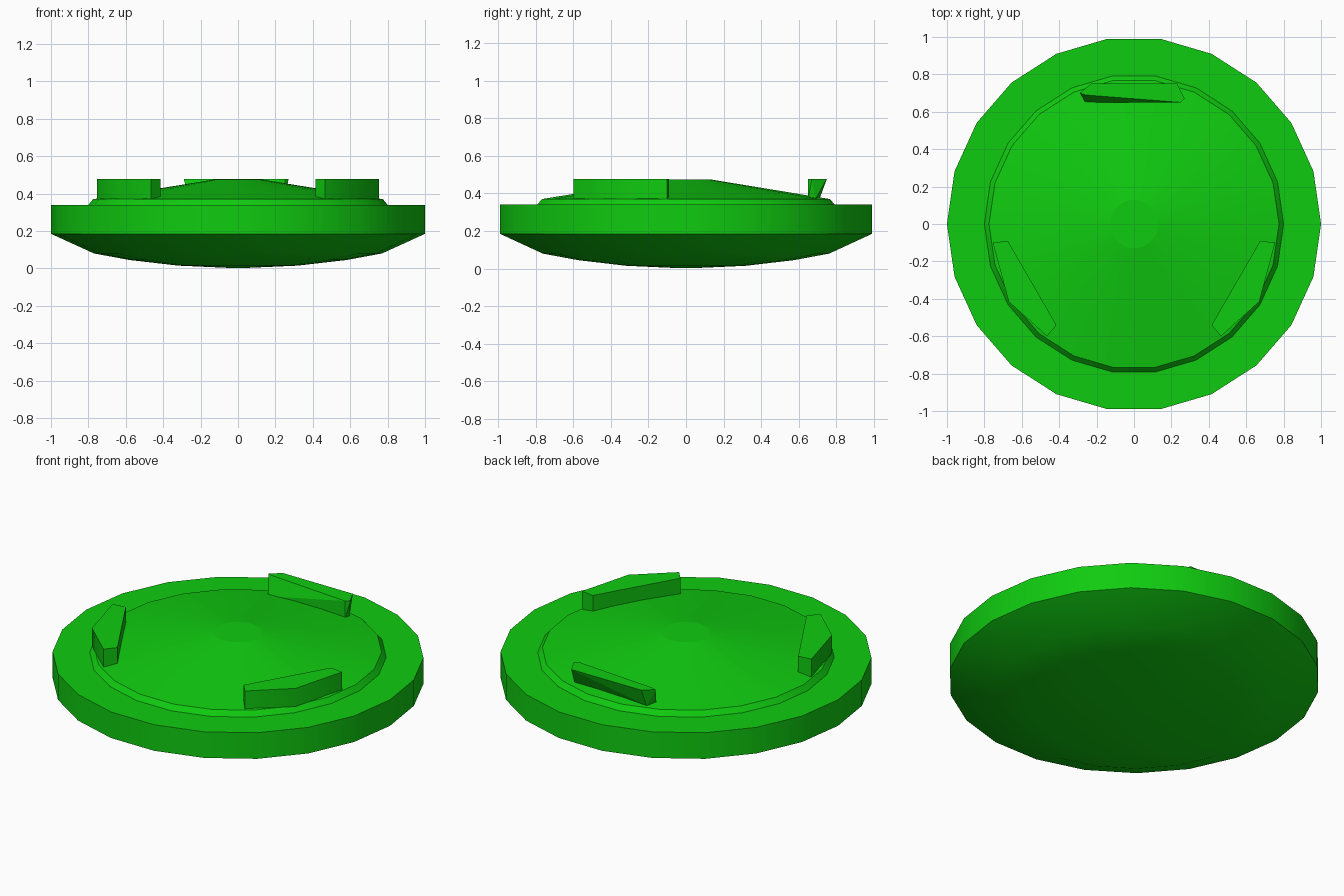
import bpy, bmesh, math

if "Cube" in bpy.data.objects:
    bpy.data.objects.remove(bpy.data.objects["Cube"])

green = bpy.data.materials.new("green")
green.diffuse_color = (0.005, 0.6, 0.005, 1)
green.use_nodes = True
green.node_tree.nodes["Principled BSDF"].inputs["Base Color"].default_value = green.diffuse_color

def finish(name, bm):
    bmesh.ops.recalc_face_normals(bm, faces=bm.faces)
    mesh = bpy.data.meshes.new(name)
    bm.to_mesh(mesh)
    bm.free()
    mesh.materials.append(green)
    obj = bpy.data.objects.new(name, mesh)
    bpy.context.collection.objects.link(obj)
    return obj

def lathe(name, profile, sides):
    # rings joined from bottom to top, flat caps at both ends
    bm = bmesh.new()
    rings = [[bm.verts.new((r * math.cos(math.tau * i / sides),
                            r * math.sin(math.tau * i / sides), z))
              for i in range(sides)] for r, z in profile]
    for a, b in zip(rings, rings[1:]):
        for i in range(sides):
            j = (i + 1) % sides
            bm.faces.new((a[i], a[j], b[j], b[i]))
    bm.faces.new(rings[0][::-1])
    bm.faces.new(rings[-1])
    return finish(name, bm)

def hull(name, points):
    bm = bmesh.new()
    for p in points:
        bm.verts.new(p)
    bmesh.ops.convex_hull(bm, input=bm.verts)
    bmesh.ops.dissolve_limit(bm, angle_limit=0.01, verts=bm.verts, edges=bm.edges)
    return finish(name, bm)

# Round body: bowl underside, upright rim, small step and shallow domed top
body = lathe("disc_body", [
    (0.05, 0.003), (0.32, 0.015), (0.58, 0.045), (0.77, 0.08), (1.0, 0.185),
    (1.0, 0.34), (0.80, 0.34), (0.775, 0.37), (0.13, 0.475)], 22)
bpy.context.view_layer.objects.active = body
body.select_set(True)
bpy.ops.object.shade_smooth_by_angle(angle=math.radians(22))
# Keep the small central plateau flat
for e in body.data.edges:
    if all(body.data.vertices[v].co.z > 0.47 for v in e.vertices):
        e.use_edge_sharp = True

# Two side lugs, mirrored
BOTTOM, TOP = 0.37, 0.478
outline = [(0.755, -0.10), (0.675, -0.09), (0.415, -0.54), (0.465, -0.60), (0.67, -0.415)]
for side, s in (("right", 1), ("left", -1)):
    lug = hull(side + "_lug", [(s * x, y, z) for x, y in outline for z in (BOTTOM, TOP)])
    bpy.ops.object.select_all(action='DESELECT')
    lug.select_set(True)
    bpy.context.view_layer.objects.active = lug
    bpy.ops.object.shade_smooth_by_angle(angle=math.radians(35))

# Back lug, with tapered ends and a slanted outer face
top = [(-0.29, 0.70), (-0.23, 0.75), (0.23, 0.75), (0.27, 0.67), (0.25, 0.65), (-0.26, 0.69)]
base = [(-0.26, 0.65), (0.25, 0.65), (0.25, 0.69), (-0.24, 0.71)]
hull("back_lug", [(x, y, TOP) for x, y in top] + [(x, y, BOTTOM) for x, y in base])
